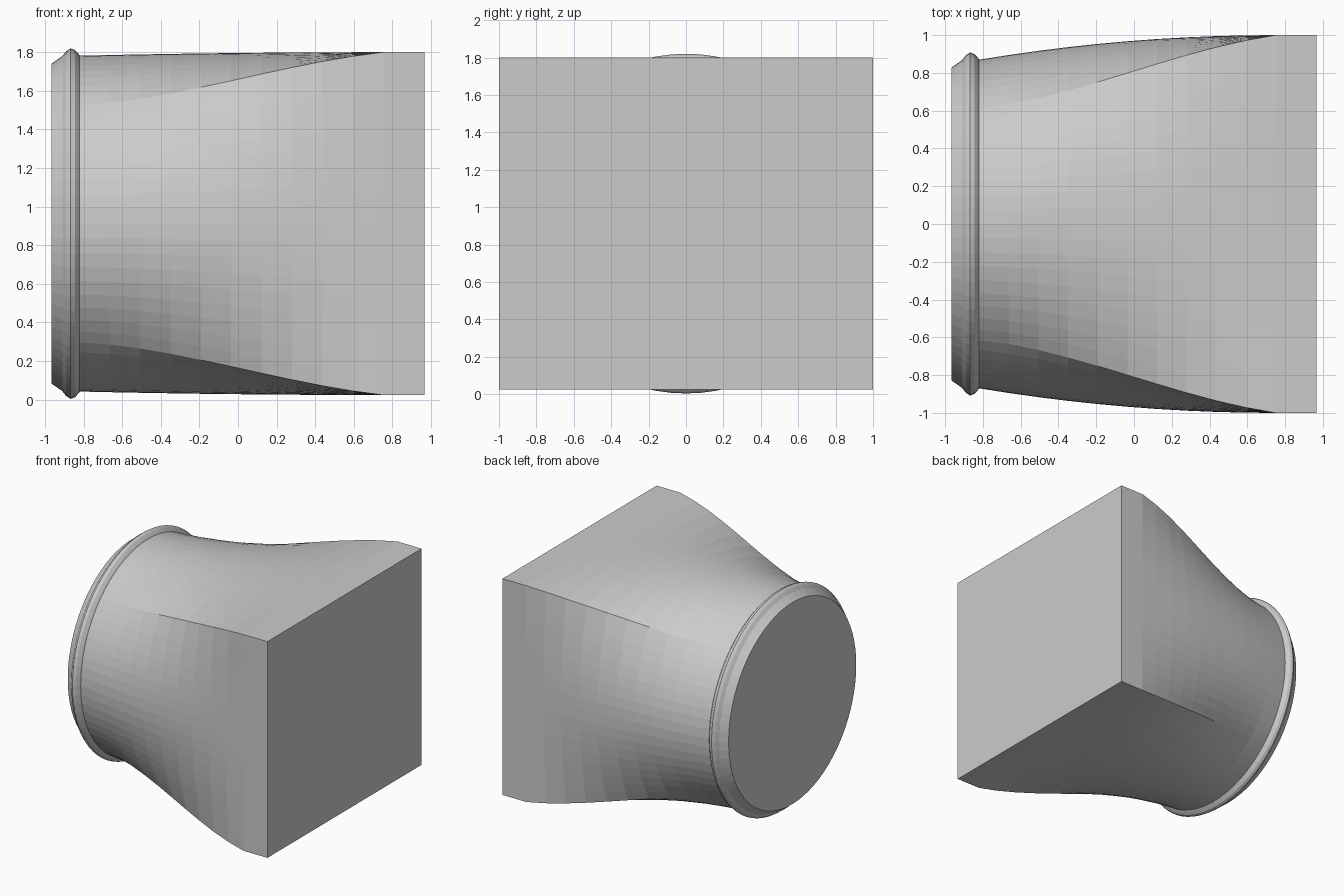
import bpy, bmesh, math

cube = bpy.data.objects.get("Cube")
if cube:
    bpy.data.objects.remove(cube, do_unlink=True)

SEGS = 72           # sides around the duct
ROWS = 10           # rows along the transition
MID_Z = 0.912
NECK_X, FLANGE_X = -0.82, 0.75
NECK_R = 0.87
HALF_Y, HALF_Z = 1.0, 0.888

grey = bpy.data.materials.new("plain grey")
grey.use_nodes = True
colour = (0.6, 0.6, 0.6, 1)
grey.diffuse_color = colour
grey.node_tree.nodes["Principled BSDF"].inputs["Base Color"].default_value = colour


def circle(x, r):
    angles = [math.tau * i / SEGS for i in range(SEGS)]
    return [(x, r * math.cos(a), MID_Z + r * math.sin(a)) for a in angles]


def transition(x):
    """Cross-section between the round neck and the rectangular flange."""
    t = (x - NECK_X) / (FLANGE_X - NECK_X)
    s = 0.5 * (t * t * (3 - 2 * t) + t ** 1.3)
    bulge = 1 - (1 - t) ** 2 - s
    ring = []
    for i in range(SEGS):
        a = math.tau * i / SEGS
        c, n = math.cos(a), math.sin(a)
        # evenly spaced points along each side of the rectangle
        side = round(i / SEGS * 4) % 4
        k = (i / SEGS * 4 - side + 2) % 4 - 2
        k *= 2
        sy, sz = [(1, k), (-k, 1), (-1, -k), (k, -1)][side]
        y = NECK_R * c * (1 - s) + HALF_Y * sy * s + bulge * (HALF_Y - NECK_R) * c ** 3 * abs(c)
        z = NECK_R * n * (1 - s) + HALF_Z * sz * s + bulge * (HALF_Z - NECK_R) * n ** 3 * abs(n)
        ring.append((x, y, MID_Z + z))
    return ring


def loft(name, sections, cap_start=False, cap_end=False):
    bm = bmesh.new()
    rings = [[bm.verts.new(p) for p in sec] for sec in sections]
    for a, b in zip(rings, rings[1:]):
        n = len(a)
        for i in range(n):
            j = (i + 1) % n
            bm.faces.new((a[i], a[j], b[j], b[i]))
    if cap_start:
        bm.faces.new(rings[0])
    if cap_end:
        bm.faces.new(rings[-1])
    bmesh.ops.recalc_face_normals(bm, faces=bm.faces)
    mesh = bpy.data.meshes.new(name)
    bm.to_mesh(mesh)
    bm.free()
    mesh.materials.append(grey)
    obj = bpy.data.objects.new(name, mesh)
    bpy.context.collection.objects.link(obj)
    return obj


# Round collar with its raised bead
collar = [(-0.967, 0.828), (-0.91, 0.868), (-0.89, 0.893), (-0.868, 0.908),
          (-0.845, 0.9), (-0.825, 0.878), (NECK_X, NECK_R)]
loft("round_collar", [circle(x, r) for x, r in collar], cap_start=True)

# Round-to-rectangular body
step = (FLANGE_X - NECK_X) / ROWS
loft("transition_body", [transition(NECK_X + step * i) for i in range(ROWS + 1)])

# Straight rectangular end
corners = [(1, 1), (-1, 1), (-1, -1), (1, -1)]
ends = [[(x, HALF_Y * y, MID_Z + HALF_Z * z) for y, z in corners] for x in (FLANGE_X, 0.967)]
loft("rectangular_end", ends, cap_end=True)
